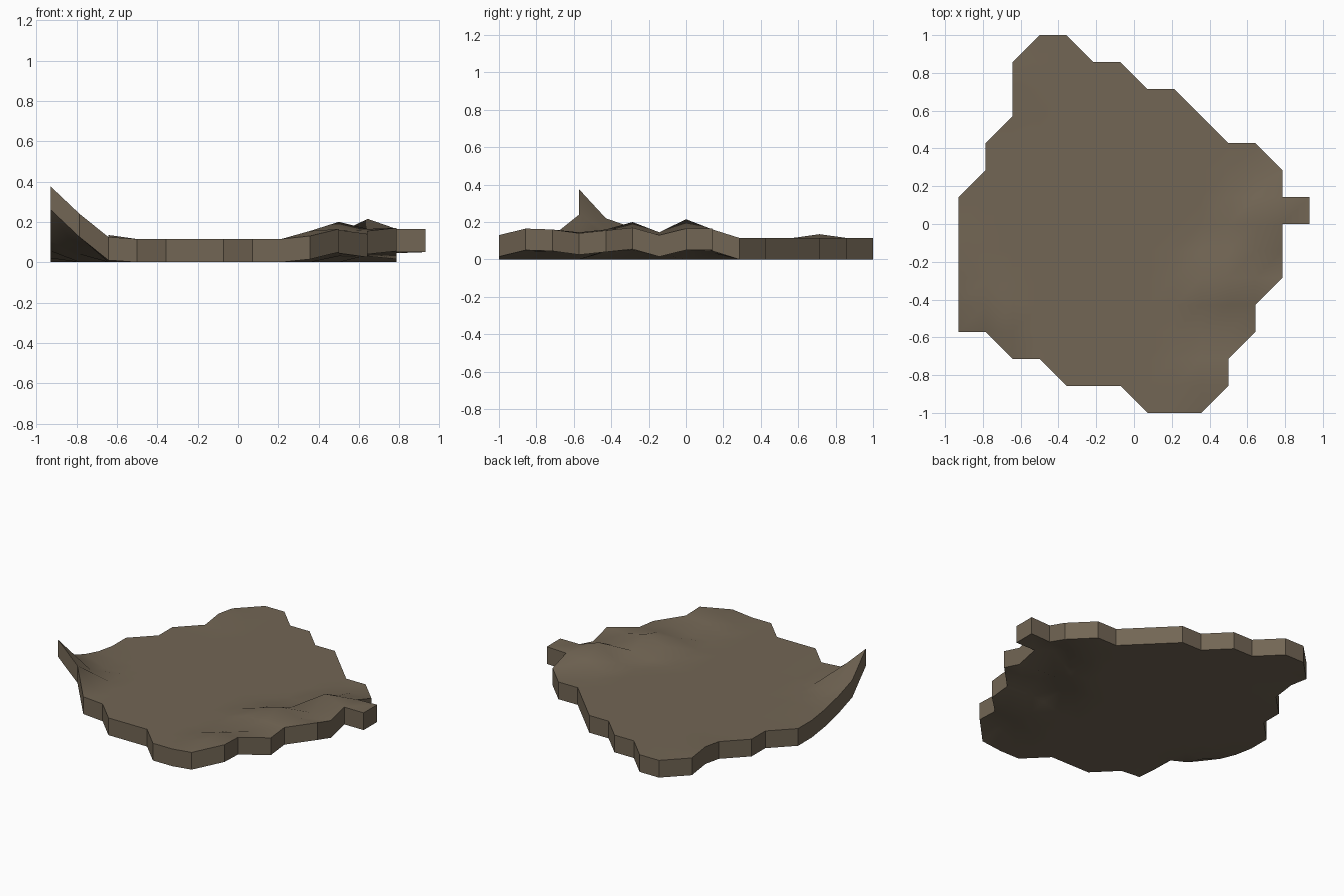
import bpy, bmesh

if "Cube" in bpy.data.objects:
    bpy.data.objects.remove(bpy.data.objects["Cube"])

STEP = 1 / 7
THICK = 0.115

# first and last grid column of each row (row -7 at the front to row 7 at the back)
rows = {7: (3, 4), 6: (2, 6), 5: (2, 8), 4: (2, 9), 3: (1, 11), 2: (1, 12),
        1: (0, 13), 0: (0, 13), -1: (0, 12), -2: (0, 12), -3: (0, 11),
        -4: (0, 11), -5: (2, 10), -6: (4, 10), -7: (7, 9)}

# lift of the uneven rim, by (column, row)
lift = {(0, -4): .26, (1, -4): .125, (0, -3): .105, (0, -2): .055, (1, -3): .04,
        (0, -1): .02, (2, -5): .01, (2, 5): .02,
        (10, -2): .085, (10, -1): .03, (11, 0): .10, (11, -1): .03, (11, 1): .035,
        (12, 0): .05, (12, 1): .045, (13, 0): .05, (13, 1): .05, (12, -1): .015,
        (12, -2): .055, (11, -2): .05, (11, -3): .04, (10, -3): .045,
        (11, -4): .025, (10, -4): .03, (10, -5): .045, (10, -6): .05,
        (9, -6): .04, (9, -5): .04, (9, -3): .04, (9, -2): .04, (9, -7): .015}


def inside(c):
    return c[1] in rows and rows[c[1]][0] <= c[0] <= rows[c[1]][1]


# ground sheet on a square grid, corners cut diagonally
bm = bmesh.new()
verts = {}
for j, (a, b) in rows.items():
    for i in range(a, b + 1):
        verts[i, j] = bm.verts.new(((i - 6.5) * STEP, j * STEP, lift.get((i, j), 0)))
for j in range(-7, 7):
    for i in range(13):
        cell = [(i, j), (i + 1, j), (i + 1, j + 1), (i, j + 1)]
        keep = [verts[c] for c in cell if inside(c)]
        if len(keep) == 4 or (len(keep) == 3 and i < 12):
            bm.faces.new(keep)

# thicken into a slab
base = list(bm.faces)
res = bmesh.ops.extrude_face_region(bm, geom=base, use_keep_orig=True)
for v in [g for g in res["geom"] if isinstance(g, bmesh.types.BMVert)]:
    v.co.z += THICK
bmesh.ops.recalc_face_normals(bm, faces=bm.faces)

# smooth top and bottom, flat walls with crisp edges
for f in bm.faces:
    f.normal_update()
    f.smooth = True
for f in bm.faces:
    if abs(f.normal.z) < 0.01:
        f.smooth = False
        for e in f.edges:
            e.smooth = False

mesh = bpy.data.meshes.new("ground_slab")
bm.to_mesh(mesh)
bm.free()
slab = bpy.data.objects.new("ground_slab", mesh)
bpy.context.collection.objects.link(slab)

mat = bpy.data.materials.new("earth brown")
mat.diffuse_color = (0.17, 0.133, 0.09, 1)
mat.use_nodes = True
mat.node_tree.nodes["Principled BSDF"].inputs["Base Color"].default_value = mat.diffuse_color
mesh.materials.append(mat)
